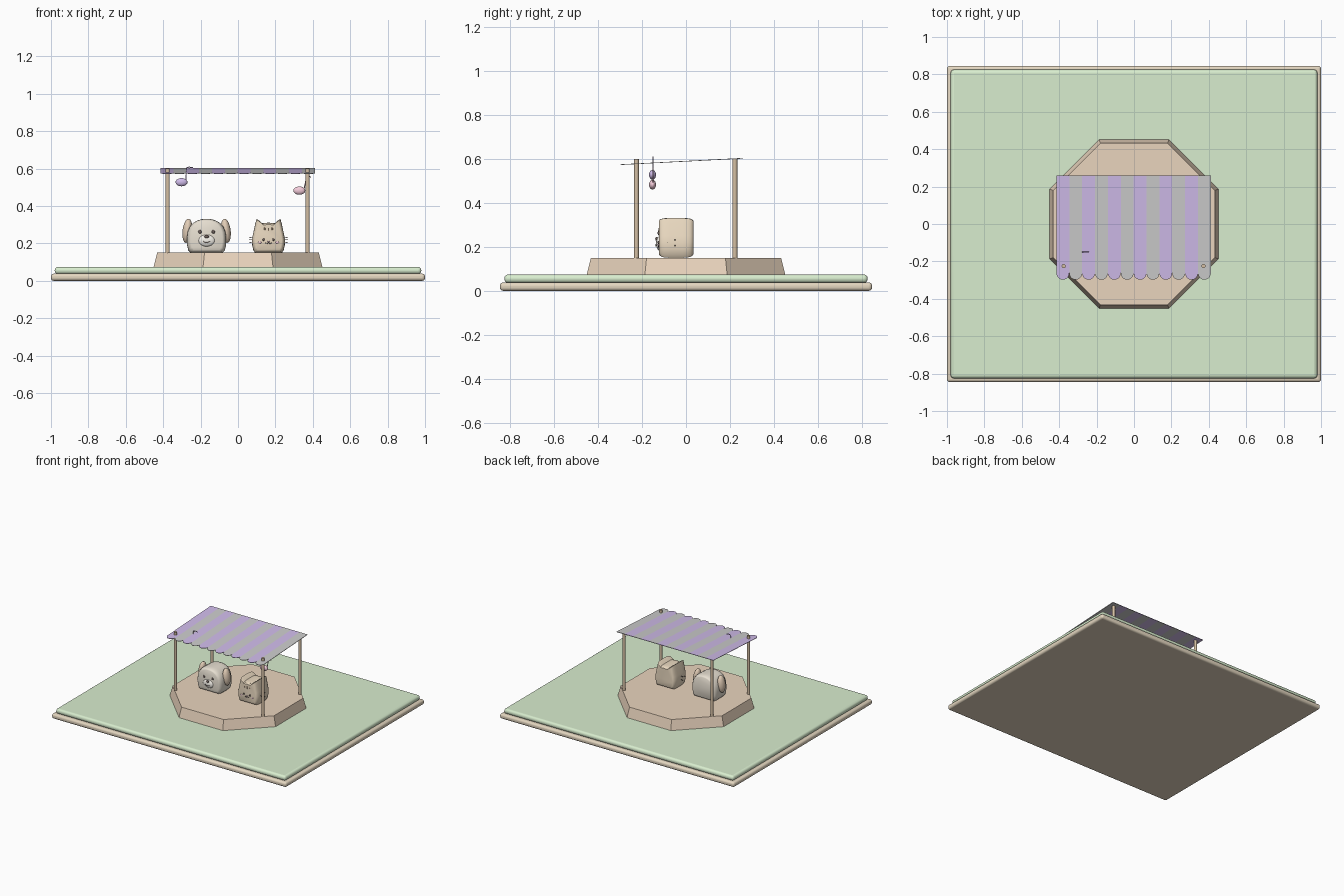
import bpy, bmesh, math
from mathutils import Vector

if "Cube" in bpy.data.objects:
    bpy.data.objects.remove(bpy.data.objects["Cube"])

MATS = {}
def paint(ob, name, col=None):
    if name not in MATS:
        MATS[name] = bpy.data.materials.new(name)
        MATS[name].diffuse_color = (*col, 1)
    ob.data.materials.append(MATS[name])

def smooth(ob, deg=35):
    bpy.ops.object.select_all(action='DESELECT')
    bpy.context.view_layer.objects.active = ob
    ob.select_set(True)
    bpy.ops.object.shade_smooth_by_angle(angle=math.radians(deg))

def mesh(name, verts, faces):
    me = bpy.data.meshes.new(name)
    me.from_pydata(verts, [], faces)
    bm = bmesh.new(); bm.from_mesh(me)
    bmesh.ops.recalc_face_normals(bm, faces=bm.faces)
    bm.to_mesh(me); bm.free()
    ob = bpy.data.objects.new(name, me)
    bpy.context.collection.objects.link(ob)
    return ob

def slab(name, sx, sy, z0, z1, bevel, mat):
    bpy.ops.mesh.primitive_cube_add(size=1, location=(0, 0, (z0 + z1) / 2))
    ob = bpy.context.object
    ob.name = name
    ob.scale = (sx, sy, z1 - z0)
    bpy.ops.object.transform_apply(location=False, rotation=False, scale=True)
    b = ob.modifiers.new("round", 'BEVEL')
    b.width = bevel; b.segments = 4
    paint(ob, *mat); smooth(ob)

def ball(name, loc, rad, mat, rot=0, seg=20):
    bpy.ops.mesh.primitive_uv_sphere_add(segments=seg, ring_count=seg // 2, location=loc, rotation=(0, rot, 0))
    ob = bpy.context.object
    ob.name = name
    ob.scale = rad
    paint(ob, *mat); smooth(ob, 60)

def tube(name, pts, r, mat):
    cu = bpy.data.curves.new(name, 'CURVE')
    cu.dimensions = '3D'; cu.bevel_depth = r; cu.bevel_resolution = 1; cu.use_fill_caps = True
    sp = cu.splines.new('POLY')
    sp.points.add(len(pts) - 1)
    for p, c in zip(sp.points, pts):
        p.co = (*c, 1)
    ob = bpy.data.objects.new(name, cu)
    bpy.context.collection.objects.link(ob)
    paint(ob, *mat)

def loaf(name, cx, half, mat):
    """Mirrored silhouette swept along y with rounded ends."""
    prof = half + [(-x, z) for x, z in reversed(half) if x > 0]
    n, rings, verts = len(prof), [], []
    for t, s in [(-.078, .80), (-.074, .88), (-.064, .95), (-.048, .99), (-.03, 1)]:
        rings.append((t, s))
    rings += [(-t, s) for t, s in reversed(rings)]
    for t, s in rings:
        verts += [(cx + x * s, -0.045 + t, .24 + (z - .24) * (.3 + .7 * s) if z > .2 else .15 + (z - .15) + (1 - s) * .08)
                  for x, z in prof]
    faces = [list(range(n)), list(range((len(rings) - 1) * n, len(rings) * n))]
    for k in range(len(rings) - 1):
        for i in range(n):
            j = (i + 1) % n
            faces.append((k * n + i, k * n + j, (k + 1) * n + j, (k + 1) * n + i))
    ob = mesh(name, verts, faces)
    paint(ob, *mat); smooth(ob, 40)

TAN = ("tan", (.78, .68, .53)); GREEN = ("green", (.69, .85, .62)); WOOD = ("wood", (.82, .66, .51))
POST = ("post_wood", (.66, .52, .37)); PURPLE = ("purple", (.63, .50, .82)); GREY = ("grey", (.68, .68, .68))
PINK = ("pink", (.90, .60, .70)); DARK = ("dark", (.16, .12, .11)); DOG = ("dog_fur", (.80, .74, .64))
CAT = ("cat_fur", (.84, .71, .54)); EAR = ("ear_fur", (.76, .61, .47)); WHITE = ("cream", (.93, .90, .84))
STRIPE = ("stripe_brown", (.45, .32, .22))

# ground
slab("base_board", 2, 1.69, 0, .038, .015, TAN)
slab("lawn", 1.96, 1.65, .036, .074, .017, GREEN)

# octagonal deck
k = 1 / math.cos(math.pi / 8)
ring = lambda a, z: [(a * k * math.cos(math.pi / 8 + i * math.pi / 4),
                      a * k * math.sin(math.pi / 8 + i * math.pi / 4), z) for i in range(8)]
deck = mesh("deck", ring(.452, .07) + ring(.432, .15),
            [list(range(8)), list(range(8, 16))] + [(i, (i + 1) % 8, 8 + (i + 1) % 8, 8 + i) for i in range(8)])
paint(deck, *WOOD)

# four posts
for x in (-.376, .372):
    for y in (-.225, .222):
        bpy.ops.mesh.primitive_cylinder_add(vertices=12, radius=.011, depth=.45, location=(x, y, .374))
        post = bpy.context.object
        post.name = "canopy_post"
        paint(post, *POST); smooth(post)

# striped canopy with a scalloped front edge
W = .826 / 12
for i in range(12):
    x0 = -.415 + i * W
    edge = [(x0, .26), (x0 + W, .26)]
    edge += [(x0 + W / 2 + W / 2 * math.cos(a), -.262 - .036 * math.sin(a))
             for a in [j * math.pi / 10 for j in range(11)]]
    pts = [(x, y, .573 + (y + .3) * .052) for x, y in edge]
    s = mesh("canopy_stripe", pts, [list(range(len(pts)))])
    m = s.modifiers.new("thickness", 'SOLIDIFY')
    m.thickness = .003; m.offset = 0
    paint(s, *(PURPLE if i % 2 == 0 else GREY))

# hanging toys with their cords
ball("purple_toy", (-.302, -.152, .527), (.032, .016, .022), PURPLE)
ball("pink_toy", (.328, -.152, .482), (.032, .016, .022), PINK)
tube("purple_toy_cord", [(-.278, -.15, .53), (-.276, -.15, .603), (-.262, -.15, .608), (-.24, -.15, .604)], .003, PURPLE)
tube("pink_toy_cord", [(.352, -.15, .485), (.366, -.15, .553), (.376, -.15, .558), (.39, -.15, .555)], .003, PINK)

# dog
dx = -.168
loaf("dog_body", dx, [(.085, .15), (.098, .163), (.104, .19), (.105, .23), (.101, .262), (.09, .288),
                      (.072, .309), (.048, .323), (.022, .33), (0, .331)], DOG)
for s in (-1, 1):
    ball("dog_ear", (dx + s * .103, -.045, .267), (.026, .034, .065), EAR, s * -.12)
    ball("dog_eye", (dx + s * .036, -.123, .262), (.009, .006, .01), DARK, seg=12)
    ball("dog_cheek", (dx + s * .068, -.117, .24), (.015, .006, .01), PINK, seg=12)
ball("dog_muzzle", (dx, -.12, .215), (.044, .016, .032), WHITE)
ball("dog_nose", (dx, -.133, .236), (.013, .007, .009), DARK, seg=12)
tube("dog_mouth", [(dx + .018 * t, -.137, .204 + .007 * t * t) for t in (-1, -.5, 0, .5, 1)], .002, DARK)

# cat
cx = .163
loaf("cat_body", cx, [(.072, .15), (.081, .163), (.087, .19), (.088, .22), (.083, .25), (.077, .275),
                      (.071, .305), (.064, .33), (.05, .322), (.034, .308), (.018, .309), (0, .311)], CAT)
for s in (-1, 1):
    ball("cat_eye", (cx + s * .026, -.124, .22), (.006, .005, .007), DARK, seg=12)
    ball("cat_cheek", (cx + s * .046, -.122, .205), (.01, .004, .006), PINK, seg=12)
    tube("cat_mouth", [(cx, -.125, .206), (cx + s * .008, -.125, .198), (cx + s * .016, -.125, .203)], .002, DARK)
    for dz, y in ((.012, -.05), (0, -.085), (-.014, -.05)):
        tube("cat_whisker", [(cx + s * .07, y, .219 + dz * .6), (cx + s * .104, y, .219 + dz * 1.2)], .0018, DARK)
ball("cat_nose", (cx, -.125, .21), (.006, .004, .004), PINK, seg=12)
for o, z in ((-.02, .284), (0, .278), (.02, .284)):
    tube("cat_forehead_stripe", [(cx + o, -.123, z - .012), (cx + o, -.119, z + .008),
                                 (cx + o, -.108, z + .022)], .004, STRIPE)

for m in bpy.data.materials:
    if m.users and not m.is_grease_pencil:
        m.use_nodes = True
        m.node_tree.nodes["Principled BSDF"].inputs["Base Color"].default_value = m.diffuse_color
